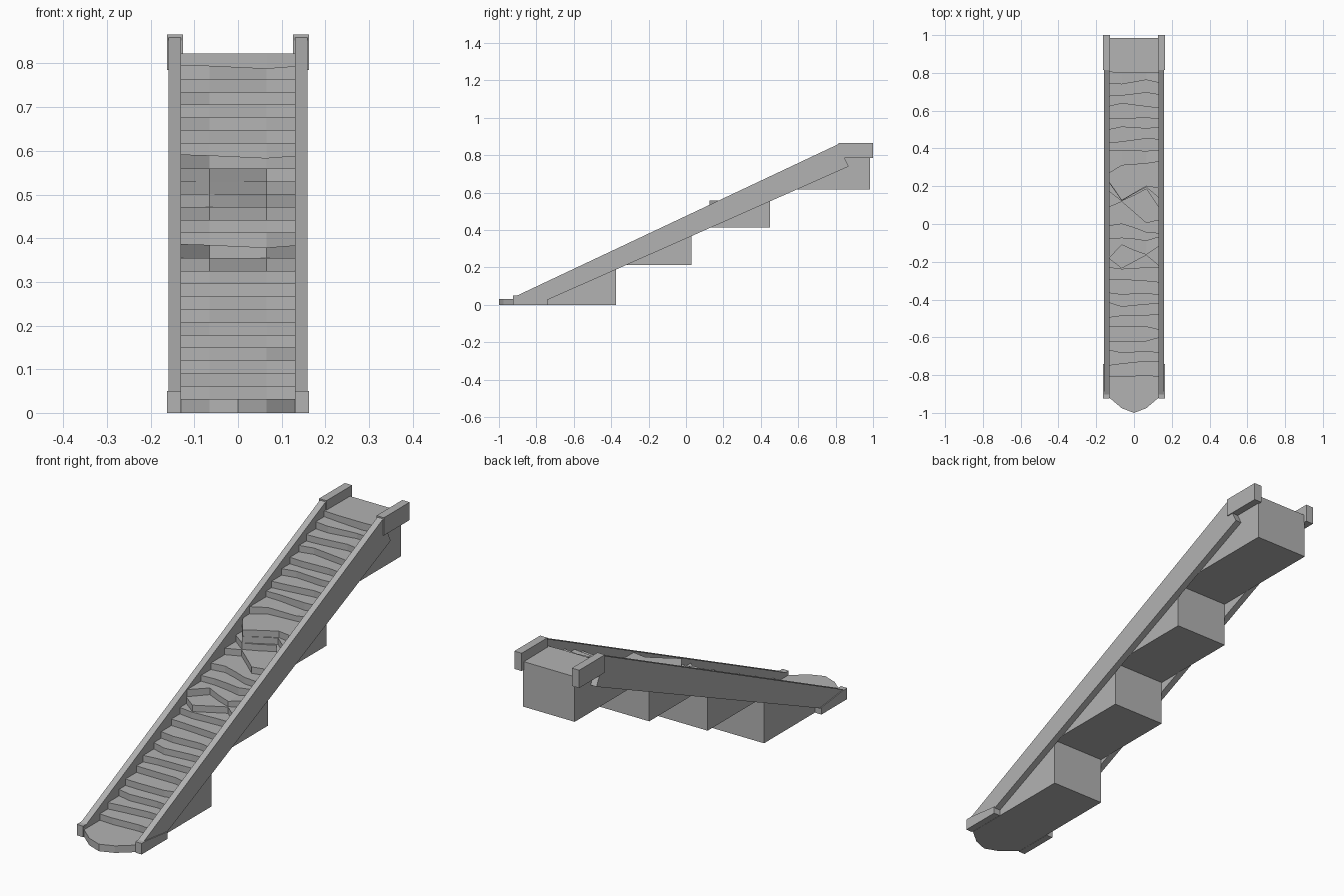
import bpy, bmesh, random

random.seed(4)
cube = bpy.data.objects.get("Cube")
if cube:
    bpy.data.objects.remove(cube, do_unlink=True)

stone = bpy.data.materials.new("grey stone")
colour = (0.45, 0.45, 0.45, 1)
stone.diffuse_color = colour
stone.use_nodes = True
stone.node_tree.nodes["Principled BSDF"].inputs["Base Color"].default_value = colour


def loft(name, rings):
    """Bridge equal (x, y, z) rings and close both ends."""
    bm = bmesh.new()
    loops = [[bm.verts.new(p) for p in ring] for ring in rings]
    count = len(loops[0])
    for a, b in zip(loops, loops[1:]):
        for i in range(count):
            j = (i + 1) % count
            bm.faces.new((a[i], a[j], b[j], b[i]))
    bm.faces.new(loops[0][::-1])
    bm.faces.new(loops[-1])
    bmesh.ops.recalc_face_normals(bm, faces=bm.faces)
    mesh = bpy.data.meshes.new(name)
    bm.to_mesh(mesh)
    bm.free()
    mesh.materials.append(stone)
    obj = bpy.data.objects.new(name, mesh)
    bpy.context.collection.objects.link(obj)
    return obj


def slab(name, profile, x0, x1):
    """Extrude a side profile of (y, z) points along x."""
    return loft(name, [[(x, y, z) for y, z in profile] for x in (x0, x1)])


# Flight of worn steps: each front edge wobbles across the width
columns = (-0.13, -0.065, 0, 0.065, 0.13)
landing_front = (-0.92, -0.975, -1, -0.975, -0.92)
steps, rise, run = 27, 0.0293, 0.062
# Broken steps in the middle of the flight
broken = {
    11: (-0.185, -0.235, -0.2, -0.165, -0.22),
    12: (-0.18, -0.11, -0.14, -0.163, -0.12),
    13: (-0.08, -0.075, -0.08, -0.09, -0.07),
    14: (-0.01, 0, -0.02, -0.045, -0.05),
    15: (0.09, 0.118, 0.062, 0.005, 0.02),
    16: (0.17, 0.121, 0.15, 0.185, 0.09),
    17: (0.215, 0.123, 0.16, 0.195, 0.14),
    18: (0.22, 0.125, 0.163, 0.2, 0.19),
    19: (0.27, 0.31, 0.315, 0.32, 0.33),
}
edges = {}
for k in range(1, steps + 1):
    middle = -0.80 + run * (k - 1)
    a, b, c, d = [middle + random.uniform(-0.013, 0.013) for _ in range(4)]
    edges[k] = broken.get(k, (a, b, (b + c) / 2, c, d))

# Stepped underside, from the back of the top landing down to the ground
underside = [(0.985, 0.822), (0.985, 0.617), (0.45, 0.617), (0.45, 0.415),
             (0.03, 0.415), (0.03, 0.212), (-0.375, 0.212), (-0.375, 0)]
sag = (0.003, 0.001, -0.002, -0.005, 0)
rings = []
for i, x in enumerate(columns):
    z, y = 0.032, landing_front[i]
    ring = [(x, y, 0), (x, y, z)]
    for k in range(1, steps + 1):
        y = max(edges[k][i], y + 0.001)
        ring.append((x, y, z))
        z = 0.032 + rise * k + (sag[i] if k in (12, 19, 26) else 0)
        ring.append((x, y, z))
    ring += [(x, py, pz) for py, pz in underside]
    rings.append(ring)
loft("stair_flight", rings)

# Side rails with end blocks
rail = [(-0.92, 0.005), (-0.79, 0.005), (0.87, 0.74), (0.845, 0.79),
        (0.845, 0.862), (0.82, 0.862), (-0.92, 0.042)]
foot = [(-0.925, 0), (-0.74, 0), (-0.74, 0.032), (-0.895, 0.05), (-0.925, 0.05)]
head = [(0.815, 0.785), (1, 0.785), (1, 0.866), (0.815, 0.866)]
for side, s in (("left", 1), ("right", -1)):
    slab(side + "_rail", rail, s * 0.13, s * 0.159)
    slab(side + "_foot_block", foot, s * 0.131, s * 0.163)
    slab(side + "_head_block", head, s * 0.126, s * 0.163)
